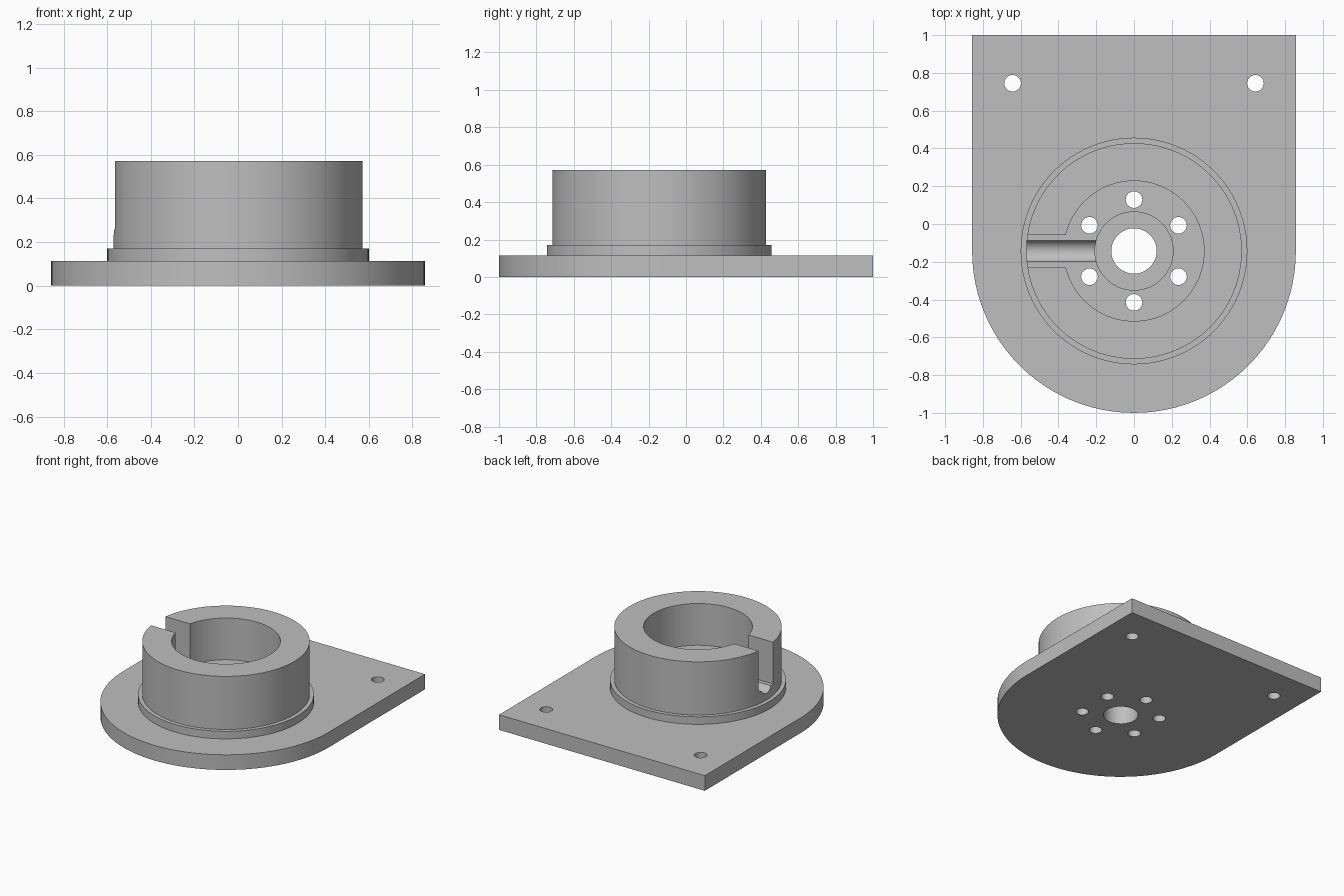
import bpy, bmesh, math
from mathutils import Matrix, Vector

if "Cube" in bpy.data.objects:
    bpy.data.objects.remove(bpy.data.objects["Cube"], do_unlink=True)

CY = -0.143          # y of the hub axis
PLATE_R, PLATE_H = 0.857, 0.114
SEGMENTS = 96

grey = bpy.data.materials.new("machined grey")
grey.use_nodes = True
colour = (0.52, 0.52, 0.52, 1)
grey.diffuse_color = colour
grey.node_tree.nodes["Principled BSDF"].inputs["Base Color"].default_value = colour


def make_object(name, bm):
    bmesh.ops.recalc_face_normals(bm, faces=bm.faces)
    mesh = bpy.data.meshes.new(name)
    bm.to_mesh(mesh)
    bm.free()
    mesh.materials.append(grey)
    obj = bpy.data.objects.new(name, mesh)
    bpy.context.collection.objects.link(obj)
    return obj


def prism(name, points, direction):
    """Extrude a closed outline along a direction."""
    bm = bmesh.new()
    face = bm.faces.new([bm.verts.new(p) for p in points])
    new = bmesh.ops.extrude_face_region(bm, geom=[face])["geom"]
    verts = [v for v in new if isinstance(v, bmesh.types.BMVert)]
    bmesh.ops.translate(bm, verts=verts, vec=Vector(direction))
    return make_object(name, bm)


def lathe(name, profile):
    """Turn a profile that starts and ends on the hub axis."""
    bm = bmesh.new()
    verts = [bm.verts.new((r, CY, z)) for r, z in profile]
    edges = [bm.edges.new(pair) for pair in zip(verts, verts[1:])]
    bmesh.ops.spin(bm, geom=verts + edges, cent=(0, CY, 0), axis=(0, 0, 1),
                   angle=math.tau, steps=SEGMENTS, use_duplicate=False)
    bmesh.ops.remove_doubles(bm, verts=bm.verts, dist=1e-5)
    return make_object(name, bm)


def drill(x, y, radius, sides=32):
    """Vertical through-hole cutter."""
    bm = bmesh.new()
    bmesh.ops.create_cone(bm, cap_ends=True, segments=sides, radius1=radius,
                          radius2=radius, depth=2,
                          matrix=Matrix.Translation((x, y, 0)))
    return make_object("hole_cutter", bm)


def combine(target, tool, operation):
    mod = target.modifiers.new("combine", 'BOOLEAN')
    mod.operation, mod.solver, mod.object = operation, 'EXACT', tool
    bpy.context.view_layer.objects.active = target
    bpy.ops.object.modifier_apply(modifier=mod.name)
    bpy.data.objects.remove(tool, do_unlink=True)


# Base plate: square at the back, round at the front
outline = [(PLATE_R, 1, 0), (-PLATE_R, 1, 0)]
for i in range(SEGMENTS // 2 + 1):
    a = math.pi + math.pi * i / (SEGMENTS // 2)
    outline.append((PLATE_R * math.cos(a), CY + PLATE_R * math.sin(a), 0))
mount = prism("flanged_mount", outline, (0, 0, PLATE_H))

# Housing: stepped collar, cup wall, bore floor and centre recess
housing = lathe("housing", [
    (0, 0.05), (0.6, 0.05), (0.6, 0.171), (0.571, 0.171), (0.571, 0.571),
    (0.371, 0.571), (0.371, 0.257), (0.207, 0.257), (0.207, 0.171), (0, 0.171)])
combine(mount, housing, 'UNION')

# Slot through the right wall, down to the bore floor
w = 0.086
slot = prism("slot_cutter", [(-0.8, CY - w, 0.257), (-0.8, CY + w, 0.257),
                             (-0.8, CY + w, 0.8), (-0.8, CY - w, 0.8)], (0.6, 0, 0))
combine(mount, slot, 'DIFFERENCE')

# Rounded channel along the slot floor into the recess
bm = bmesh.new()
bmesh.ops.create_cone(bm, cap_ends=True, segments=48, radius1=0.06, radius2=0.06,
                      depth=0.7, matrix=Matrix.Translation((-0.5, CY, 0.281))
                      @ Matrix.Rotation(math.pi / 2, 4, 'Y'))
combine(mount, make_object("channel_cutter", bm), 'DIFFERENCE')

# Shaft hole, ring of six bolt holes, two corner holes
holes = [(0, CY, 0.12, 64)]
for i in range(6):
    a = math.radians(30 + 60 * i)
    holes.append((0.272 * math.cos(a), CY + 0.272 * math.sin(a), 0.044, 32))
holes += [(side * 0.643, 0.745, 0.044, 32) for side in (-1, 1)]
for hole in holes:
    combine(mount, drill(*hole), 'DIFFERENCE')

# Smooth curved walls, crisp edges
bpy.ops.object.select_all(action='DESELECT')
mount.select_set(True)
bpy.context.view_layer.objects.active = mount
bpy.ops.object.shade_smooth_by_angle(angle=math.radians(30))
